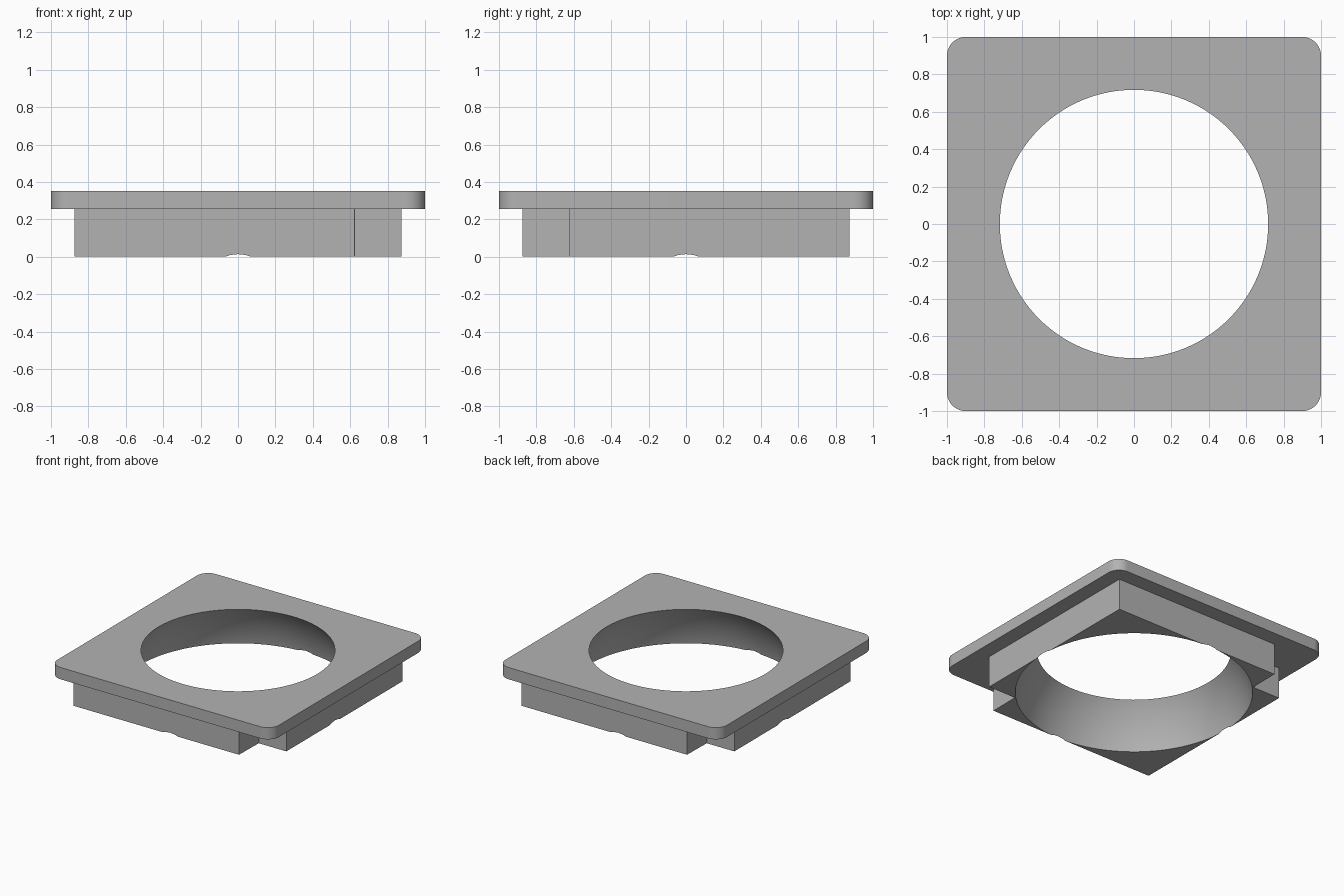
import bpy, bmesh, math

cube = bpy.data.objects.get("Cube")
if cube:
    bpy.data.objects.remove(cube, do_unlink=True)

TOP, PLATE_Z = 0.352, 0.256      # plate top and underside heights
BODY, NOTCH = 0.875, 0.626       # half width of the collar, notch position

grey = bpy.data.materials.new("plain grey")
grey.use_nodes = True
colour = (0.45, 0.45, 0.45, 1)
grey.diffuse_color = colour
grey.node_tree.nodes["Principled BSDF"].inputs["Base Color"].default_value = colour


def link(name, bm):
    mesh = bpy.data.meshes.new(name)
    bmesh.ops.recalc_face_normals(bm, faces=bm.faces)
    bm.to_mesh(mesh)
    bm.free()
    mesh.materials.append(grey)
    obj = bpy.data.objects.new(name, mesh)
    bpy.context.collection.objects.link(obj)
    return obj


def prism(name, outline, z0, z1):
    bm = bmesh.new()
    face = bm.faces.new([bm.verts.new((x, y, z0)) for x, y in outline])
    up = bmesh.ops.extrude_face_region(bm, geom=[face])["geom"]
    verts = [v for v in up if isinstance(v, bmesh.types.BMVert)]
    bmesh.ops.translate(bm, verts=verts, vec=(0, 0, z1 - z0))
    return link(name, bm)


def rounded_square(half, radius, steps=12):
    points = []
    for quarter, (sx, sy) in enumerate([(1, 1), (-1, 1), (-1, -1), (1, -1)]):
        for i in range(steps + 1):
            a = math.pi / 2 * (quarter + i / steps)
            points.append((sx * (half - radius) + radius * math.cos(a),
                           sy * (half - radius) + radius * math.sin(a)))
    return points


def boolean(target, tool, operation):
    mod = target.modifiers.new(operation.lower(), "BOOLEAN")
    mod.operation, mod.solver, mod.object = operation, "EXACT", tool
    bpy.context.view_layer.objects.active = target
    bpy.ops.object.modifier_apply(modifier=mod.name)
    bpy.data.objects.remove(tool, do_unlink=True)


# Flange plate with rounded corners
ring = prism("flanged_ring", rounded_square(1, 0.1), PLATE_Z, TOP)

# Collar under the plate, with square notches in two opposite corners
half_outline = [(-BODY, -BODY), (NOTCH - 0.004, -BODY), (NOTCH, -NOTCH), (BODY, -NOTCH)]
outline = half_outline + [(-x, -y) for x, y in half_outline]
collar = prism("collar", outline, 0, (PLATE_Z + TOP) / 2)
boolean(ring, collar, "UNION")

# Spherical bore, widening towards the bottom
bm = bmesh.new()
bmesh.ops.create_uvsphere(bm, u_segments=128, v_segments=96, radius=0.898)
bmesh.ops.translate(bm, verts=bm.verts, vec=(0, 0, -0.188))
cutter = link("bore_cutter", bm)
cutter.hide_render = True
boolean(ring, cutter, "DIFFERENCE")

# Smooth bore and corners, crisp edges elsewhere
bpy.ops.object.select_all(action="DESELECT")
ring.select_set(True)
bpy.context.view_layer.objects.active = ring
bpy.ops.object.shade_smooth_by_angle(angle=math.radians(25))
